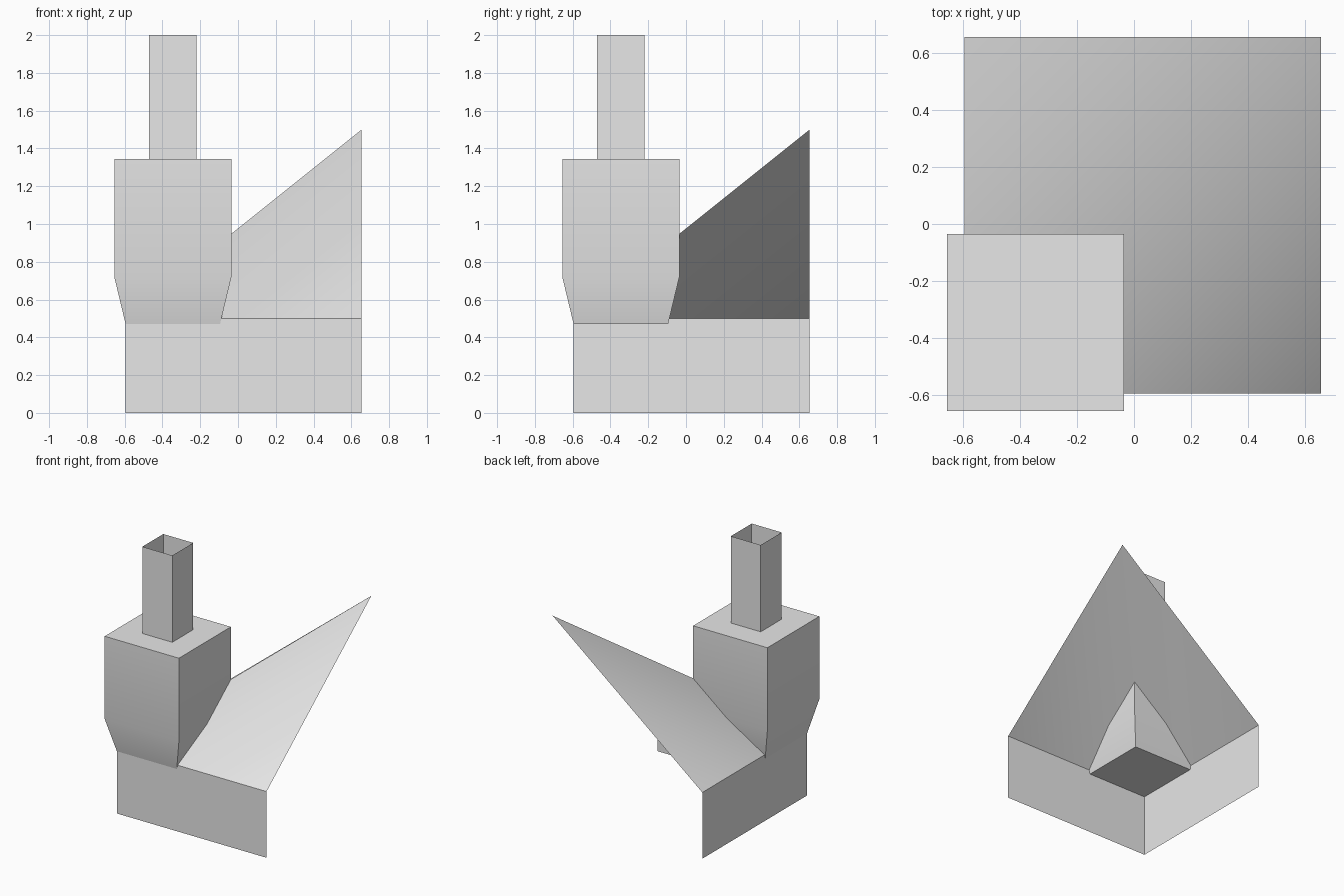
import bpy
import bmesh
import math

cube = bpy.data.objects.get("Cube")
if cube:
    bpy.data.objects.remove(cube, do_unlink=True)

grey = bpy.data.materials.new("plain_grey")
grey.use_nodes = True
grey.diffuse_color = (0.8, 0.8, 0.8, 1)
grey.node_tree.nodes["Principled BSDF"].inputs["Base Color"].default_value = grey.diffuse_color

LOW, HIGH = -0.595, 0.655      # footprint of the skirt and roof
EAVE, PEAK = 0.5, 1.5          # roof heights
AXIS = -0.345                  # x and y of the tower's centre line


def add_part(name, bm):
    mesh = bpy.data.meshes.new(name)
    bm.to_mesh(mesh)
    bm.free()
    mesh.materials.append(grey)
    obj = bpy.data.objects.new(name, mesh)
    bpy.context.collection.objects.link(obj)
    return obj


def sheet(name, points, faces):
    bm = bmesh.new()
    verts = [bm.verts.new(p) for p in points]
    for face in faces:
        bm.faces.new([verts[i] for i in face])
    return add_part(name, bm)


def square_loft(name, rings, capped):
    """Stack square rings of (half width, height) around the tower axis."""
    bm = bmesh.new()
    loops = [[bm.verts.new((AXIS + sx * half, AXIS + sy * half, z))
              for sx, sy in ((-1, -1), (1, -1), (1, 1), (-1, 1))]
             for half, z in rings]
    for a, b in zip(loops, loops[1:]):
        for i in range(4):
            j = (i + 1) % 4
            bm.faces.new((a[i], a[j], b[j], b[i]))
    if capped:
        bm.faces.new(loops[0][::-1])
        bm.faces.new(loops[-1])
    return add_part(name, bm)


# Thin skirt walls along the front and the right side, open elsewhere
sheet("skirt_walls",
      [(x, y, z) for z in (0, EAVE)
       for x, y in ((LOW, HIGH), (LOW, LOW), (HIGH, LOW))],
      [(0, 1, 4, 3), (1, 2, 5, 4)])

# Roof of two triangles folded on the diagonal, softly shaded over the ridge
roof = sheet("sloping_roof",
             [(LOW, LOW, EAVE), (HIGH, LOW, EAVE),
              (HIGH, HIGH, PEAK), (LOW, HIGH, EAVE)],
             [(0, 1, 2), (0, 2, 3)])
for face in roof.data.polygons:
    face.use_smooth = True

# Closed tower body with a tapered foot
tower = square_loft("tower_body", [(0.25, 0.47), (0.31, 0.72), (0.31, 1.345)], True)

# Open thin-walled chimney
square_loft("chimney", [(0.125, 1.345), (0.125, 2.0)], False)

# Soften the shallow bend in the tower, keep its corners sharp
bpy.ops.object.select_all(action='DESELECT')
tower.select_set(True)
bpy.context.view_layer.objects.active = tower
bpy.ops.object.shade_smooth_by_angle(angle=math.radians(30))
